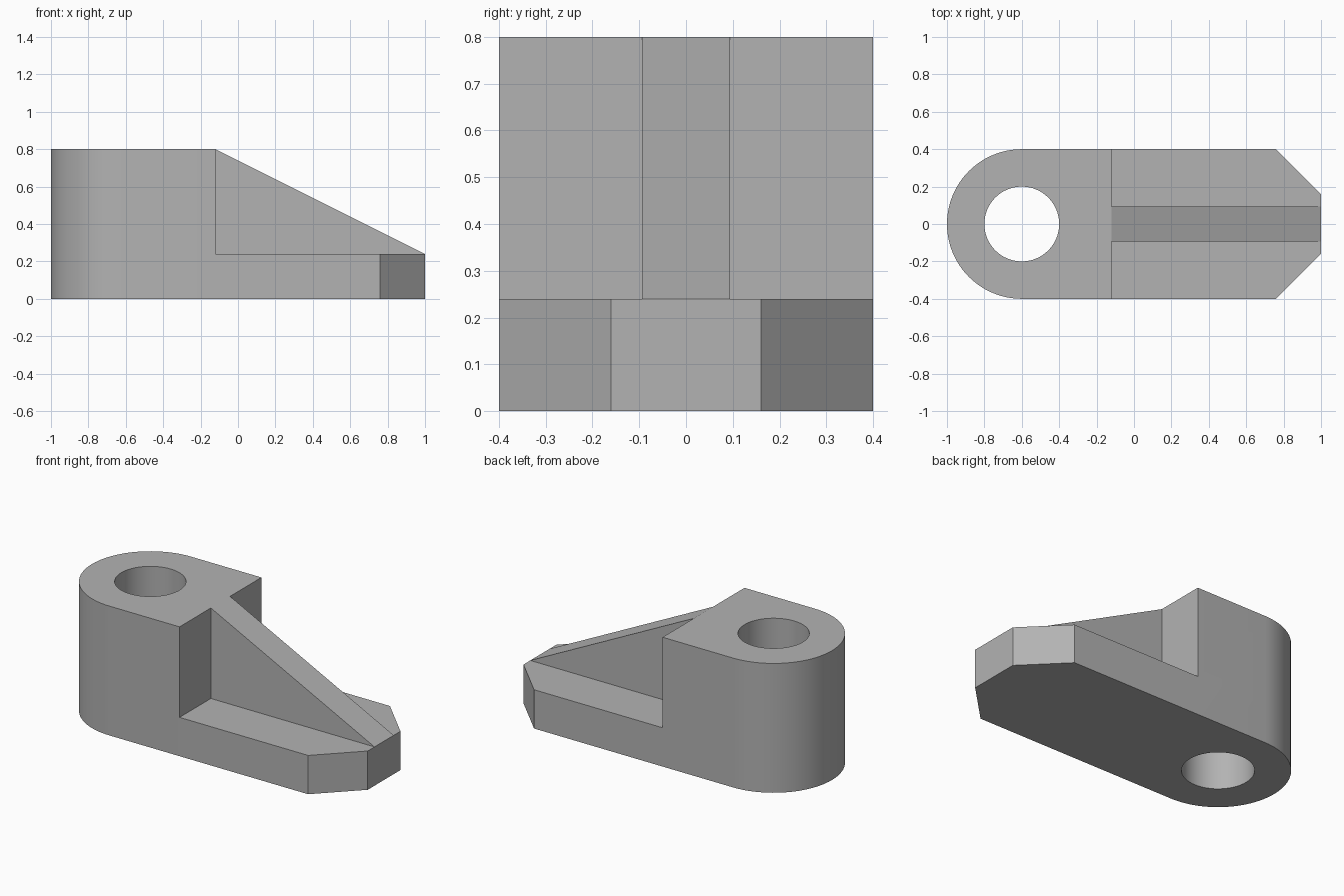
import bpy
import bmesh
from math import cos, sin, pi
from mathutils import Vector

cube = bpy.data.objects.get("Cube")
if cube:
    bpy.data.objects.remove(cube, do_unlink=True)

# Main dimensions
HALF_WIDTH = 0.4
HEIGHT = 0.8
PLATE_TOP = 0.24
BOSS_X = -0.6
STEP_X = -0.12
TIP_X = 1.0
RIB_HALF = 0.094
HOLE_RADIUS = 0.2

grey = bpy.data.materials.new("plain grey")
grey.use_nodes = True
colour = (0.45, 0.45, 0.45, 1)
grey.diffuse_color = colour
grey.node_tree.nodes["Principled BSDF"].inputs["Base Color"].default_value = colour


def prism(name, points, direction):
    """Extrude a closed planar outline along a direction."""
    bm = bmesh.new()
    face = bm.faces.new([bm.verts.new(p) for p in points])
    result = bmesh.ops.extrude_face_region(bm, geom=[face])
    moved = [v for v in result["geom"] if isinstance(v, bmesh.types.BMVert)]
    bmesh.ops.translate(bm, verts=moved, vec=Vector(direction))
    bmesh.ops.recalc_face_normals(bm, faces=bm.faces)
    mesh = bpy.data.meshes.new(name)
    bm.to_mesh(mesh)
    bm.free()
    mesh.materials.append(grey)
    obj = bpy.data.objects.new(name, mesh)
    bpy.context.collection.objects.link(obj)
    return obj


def arc(radius, start, sweep, steps, z):
    angles = [start + sweep * i / steps for i in range(steps + 1)]
    return [(BOSS_X + radius * cos(a), radius * sin(a), z) for a in angles]


def combine(target, tool, operation):
    mod = target.modifiers.new(tool.name, "BOOLEAN")
    mod.object = tool
    mod.operation = operation
    mod.solver = "EXACT"
    bpy.context.view_layer.objects.active = target
    bpy.ops.object.modifier_apply(modifier=mod.name)
    bpy.data.objects.remove(tool, do_unlink=True)


# Base plate: rounded end, chamfered tip
outline = arc(HALF_WIDTH, pi / 2, pi, 48, 0)
outline += [(0.76, -HALF_WIDTH, 0), (TIP_X, -0.16, 0),
            (TIP_X, 0.16, 0), (0.76, HALF_WIDTH, 0)]
bracket = prism("bracket", outline, (0, 0, PLATE_TOP))

# Tall boss sharing the rounded end
boss_outline = arc(HALF_WIDTH, pi / 2, pi, 48, 0)
boss_outline += [(STEP_X, -HALF_WIDTH, 0), (STEP_X, HALF_WIDTH, 0)]
boss = prism("boss", boss_outline, (0, 0, HEIGHT))
combine(bracket, boss, "UNION")

# Sloping rib, sunk into the plate and boss
rib_profile = [(STEP_X, HEIGHT), (TIP_X, PLATE_TOP), (TIP_X, 0.1),
               (STEP_X - 0.05, 0.1), (STEP_X - 0.05, HEIGHT)]
rib = prism("rib", [(x, -RIB_HALF, z) for x, z in rib_profile],
            (0, 2 * RIB_HALF, 0))
combine(bracket, rib, "UNION")

# Vertical through hole
hole = prism("hole_cutter", arc(HOLE_RADIUS, 0, 2 * pi, 64, -0.1)[:-1],
             (0, 0, HEIGHT + 0.2))
combine(bracket, hole, "DIFFERENCE")

bpy.ops.object.select_all(action="DESELECT")
bracket.select_set(True)
bpy.context.view_layer.objects.active = bracket
bpy.ops.object.shade_smooth_by_angle(angle=pi / 9)
